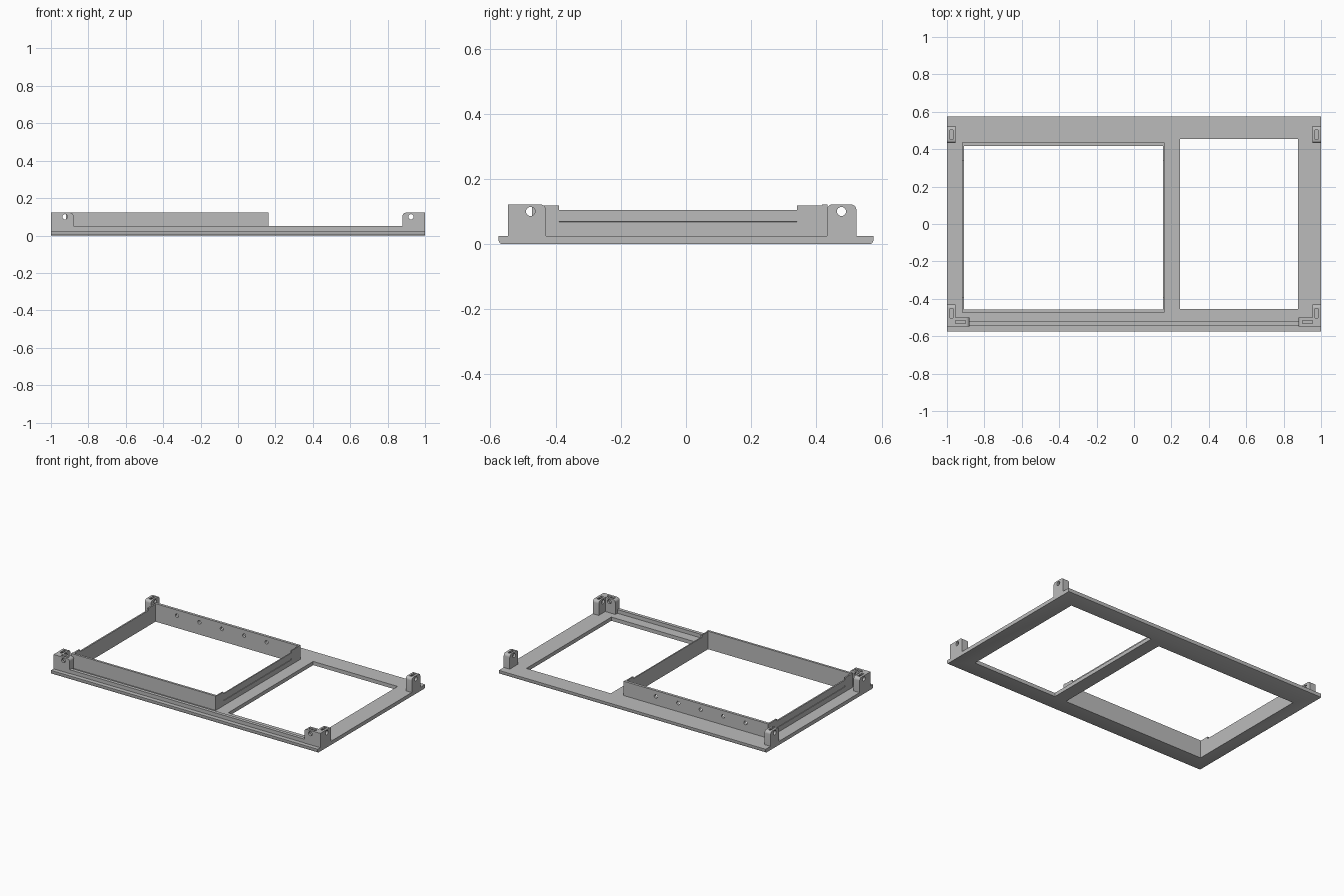
import bpy, bmesh, math
from mathutils import Vector

if "Cube" in bpy.data.objects:
    bpy.data.objects.remove(bpy.data.objects["Cube"])

grey = bpy.data.materials.new("plain_grey")
grey.diffuse_color = (0.5, 0.5, 0.5, 1)
grey.use_nodes = True
grey.node_tree.nodes["Principled BSDF"].inputs["Base Color"].default_value = grey.diffuse_color

PLATE = 0.025   # plate thickness
TOP = 0.122     # height of tall walls and brackets
R = 0.018       # bracket corner radius


def prism(name, pts, axis, lo, hi):
    """Extrude a 2D outline along an axis from lo to hi."""
    def place(p, d):
        return Vector({"x": (d, p[0], p[1]), "y": (p[0], d, p[1]), "z": (p[0], p[1], d)}[axis])
    bm = bmesh.new()
    a = [bm.verts.new(place(p, lo)) for p in pts]
    b = [bm.verts.new(place(p, hi)) for p in pts]
    bm.faces.new(a)
    bm.faces.new(b[::-1])
    for i in range(len(pts)):
        j = (i + 1) % len(pts)
        bm.faces.new((a[i], b[i], b[j], a[j]))
    bmesh.ops.recalc_face_normals(bm, faces=bm.faces)
    me = bpy.data.meshes.new(name)
    bm.to_mesh(me)
    bm.free()
    me.materials.append(grey)
    ob = bpy.data.objects.new(name, me)
    bpy.context.collection.objects.link(ob)
    return ob


def box(name, x0, x1, y0, y1, z0, z1):
    return prism(name, [(x0, y0), (x1, y0), (x1, y1), (x0, y1)], "z", z0, z1)


def rod(axis, u, v, r, lo, hi, n=24):
    pts = [(u + r * math.cos(2 * math.pi * i / n), v + r * math.sin(2 * math.pi * i / n)) for i in range(n)]
    return prism("hole_cutter", pts, axis, lo, hi)


def combine(ob, other, op="DIFFERENCE"):
    """Boolean with a helper object, which is then removed."""
    m = ob.modifiers.new("bool", "BOOLEAN")
    m.operation, m.object, m.solver = op, other, "EXACT"
    bpy.context.view_layer.objects.active = ob
    bpy.ops.object.modifier_apply(modifier=m.name)
    bpy.data.objects.remove(other)


def lug_outline(a, b, round_a):
    """Upright tab from a to b, top corner rounded at b and optionally at a."""
    s = 1 if b > a else -1

    def arc(c, t0, t1):
        return [(c + s * R * math.cos(math.radians(t0 + (t1 - t0) * i / 6)),
                 TOP - R + R * math.sin(math.radians(t0 + (t1 - t0) * i / 6))) for i in range(7)]
    pts = [(a, PLATE), (b, PLATE)] + arc(b - s * R, 0, 90)
    return pts + (arc(a + s * R, 90, 180) if round_a else [(a, TOP)])


# Base plate with softened lower long edges and two openings
H = 0.575
plate = prism("base_plate", [(-H + 0.01, 0), (H - 0.01, 0), (H - 0.003, 0.003), (H, 0.01), (H, PLATE),
                             (-H, PLATE), (-H, 0.01), (-H + 0.003, 0.003)], "x", -1, 1)
combine(plate, box("large_cut", -0.91, 0.155, -0.457, 0.417, -0.1, 0.1))
combine(plate, box("small_cut", 0.245, 0.878, -0.455, 0.455, -0.1, 0.1))

# Low rail along the front
box("front_rail", -0.88, 0.88, -0.545, -0.522, PLATE, 0.05)

# Upright walls around the large opening
box("front_wall", -0.92, 0.163, -0.472, -0.457, PLATE, TOP)
back = box("back_wall", -0.92, 0.163, 0.417, 0.435, PLATE, TOP)
for i in range(5):
    combine(back, rod("y", -0.75 + 0.168 * i, 0.083, 0.012, 0.3, 0.5))

# Side walls: lower in the middle, with a shallow groove outside
for name, inner, outer in (("left_wall", -0.91, -0.92), ("right_wall", 0.155, 0.163)):
    wall = prism(name, [(-0.457, PLATE), (0.417, PLATE), (0.417, TOP - 0.003), (0.34, TOP - 0.003), (0.34, 0.105),
                        (-0.39, 0.105), (-0.39, TOP - 0.003), (-0.457, TOP - 0.003)],
                 "x", min(inner, outer), max(inner, outer))
    s = 1 if outer > inner else -1
    combine(wall, prism("groove_cutter", [(outer + s * 0.01, 0.058), (outer - s * 0.004, 0.058),
                                          (outer - s * 0.004, 0.068), (outer + s * 0.01, 0.073)],
                        "y", -0.39, 0.34))

# Corner brackets with cross holes and nut slots
for side, s in (("left", -1), ("right", 1)):
    def span(a, b):
        return min(s * a, s * b), max(s * a, s * b)
    lug = prism(side + "_back_bracket", lug_outline(0.432, 0.523, True), "x", *span(0.955, 1))
    corner = prism(side + "_front_bracket", lug_outline(-0.547, -0.43, False), "x", *span(0.955, 1))
    combine(corner, prism("arm", lug_outline(s, s * 0.88, False), "y", -0.547, -0.5), "UNION")
    combine(corner, rod("y", s * 0.925, 0.1, 0.014, -0.6, -0.48))
    combine(corner, box("slot", *span(0.9, 0.955), -0.531, -0.515, 0.075, 0.2))
    for ob, y in ((lug, 0.477), (corner, -0.477)):
        combine(ob, rod("x", y, 0.1, 0.014, *span(0.94, 1.05)))
        combine(ob, box("slot", *span(0.968, 0.984), y - 0.025, y + 0.025, 0.075, 0.2))

# Smooth the small curves, keep hard edges
for ob in bpy.context.collection.objects:
    ob.select_set(True)
    bpy.context.view_layer.objects.active = ob
bpy.ops.object.shade_smooth_by_angle(angle=math.radians(30))
